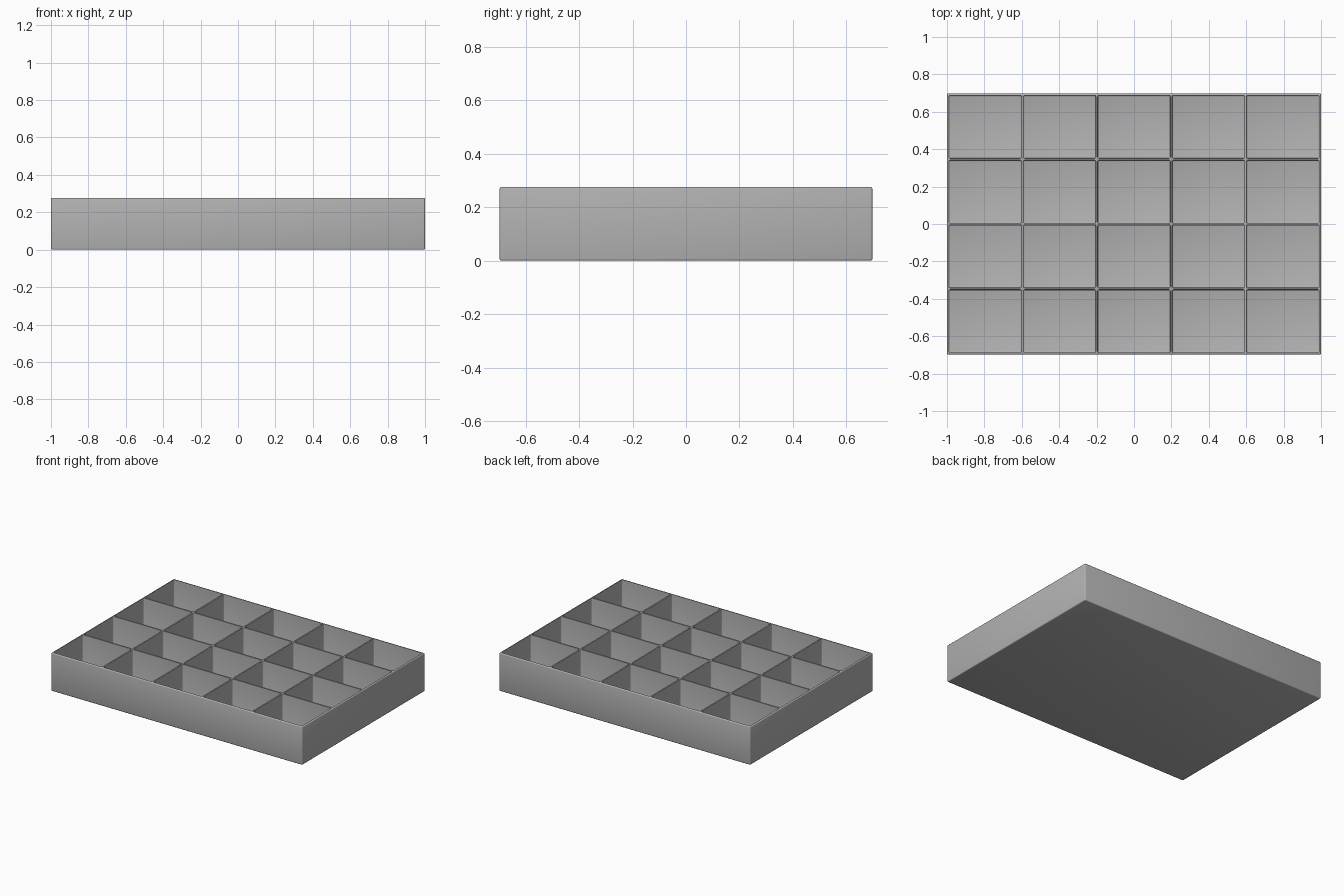
import bpy
import bmesh

if "Cube" in bpy.data.objects:
    bpy.data.objects.remove(bpy.data.objects["Cube"], do_unlink=True)

LENGTH, DEPTH, HEIGHT = 2.0, 1.395, 0.276
COLS, ROWS = 5, 4
WALL, FLOOR, ROUND = 0.01, 0.01, 0.007

grey = bpy.data.materials.new("light grey plastic")
grey.use_nodes = True
colour = (0.45, 0.45, 0.45, 1)
grey.diffuse_color = colour
grey.node_tree.nodes["Principled BSDF"].inputs["Base Color"].default_value = colour


def add_box(bm, x, y, size_x, size_y, bottom, top, radius):
    """Box with rounded upright and bottom edges, and a sharp top."""
    verts = bmesh.ops.create_cube(bm, size=1)["verts"]
    for v in verts:
        v.co.x = x + v.co.x * size_x
        v.co.y = y + v.co.y * size_y
        v.co.z = top if v.co.z > 0 else bottom
    edges = {e for v in verts for e in v.link_edges
             if min(p.co.z for p in e.verts) < top}
    bmesh.ops.bevel(bm, geom=list(edges), offset=radius, segments=3,
                    profile=0.5, affect='EDGES')


def make_object(name, bm):
    bmesh.ops.recalc_face_normals(bm, faces=bm.faces)
    mesh = bpy.data.meshes.new(name)
    bm.to_mesh(mesh)
    bm.free()
    mesh.materials.append(grey)
    obj = bpy.data.objects.new(name, mesh)
    bpy.context.collection.objects.link(obj)
    return obj


# Solid tray body
bm = bmesh.new()
add_box(bm, 0, 0, LENGTH, DEPTH, 0, HEIGHT, ROUND)
tray = make_object("compartment_tray", bm)

# Pockets, evenly spaced between wall centre lines
pitch_x = (LENGTH - WALL) / COLS
pitch_y = (DEPTH - WALL) / ROWS
bm = bmesh.new()
for i in range(COLS):
    for j in range(ROWS):
        add_box(bm, (i - (COLS - 1) / 2) * pitch_x, (j - (ROWS - 1) / 2) * pitch_y,
                pitch_x - WALL, pitch_y - WALL, FLOOR, HEIGHT + 0.1, ROUND)
cutter = make_object("pocket_cutter", bm)
cutter.hide_render = True

# Hollow out the compartments
cut = tray.modifiers.new("pockets", 'BOOLEAN')
cut.operation = 'DIFFERENCE'
cut.solver = 'EXACT'
cut.object = cutter
bpy.ops.object.select_all(action='DESELECT')
tray.select_set(True)
bpy.context.view_layer.objects.active = tray
bpy.ops.object.modifier_apply(modifier=cut.name)
bpy.data.objects.remove(cutter, do_unlink=True)
bpy.ops.object.shade_smooth_by_angle(angle=0.7)
